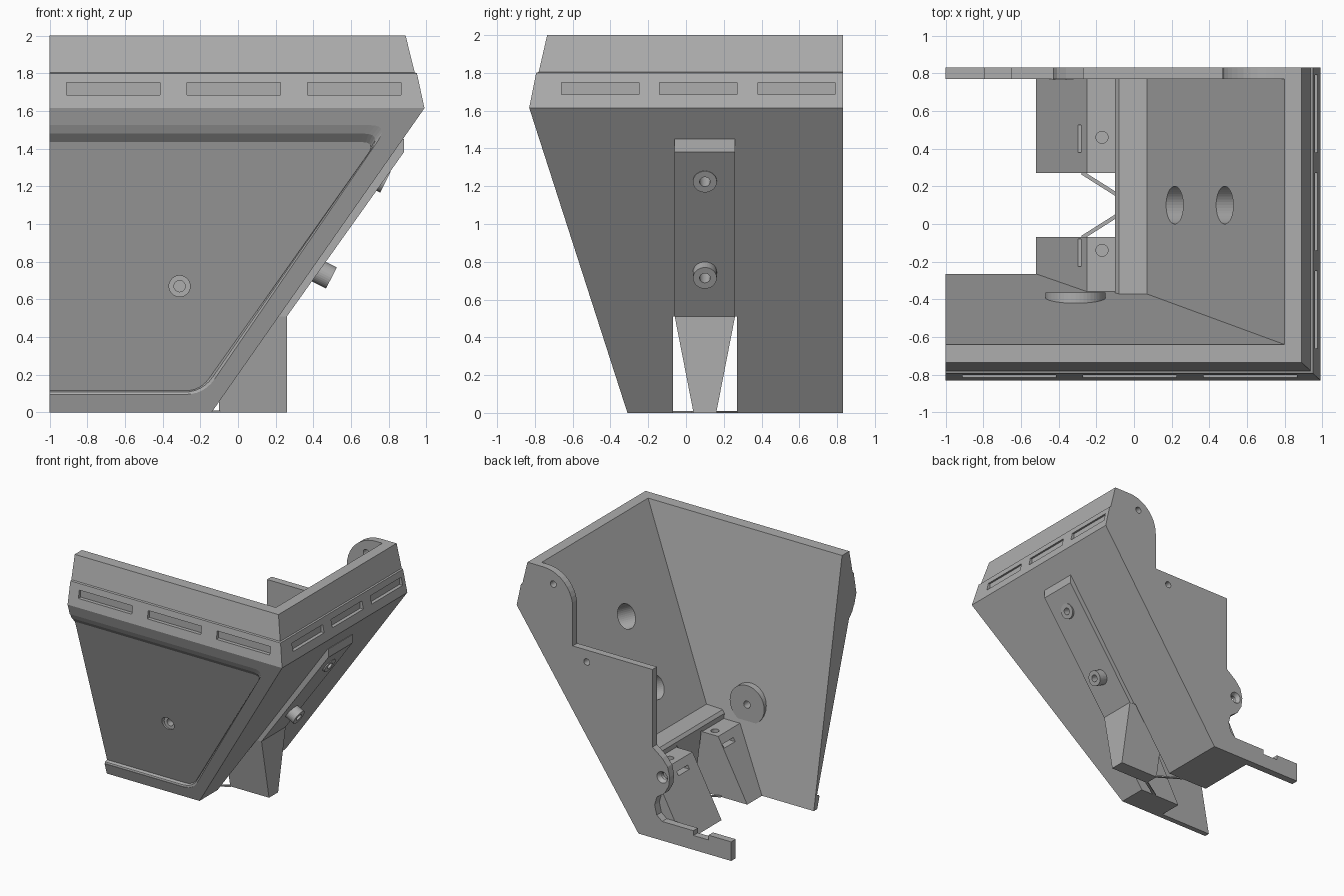
import bpy, bmesh, math
from mathutils import Vector

cube = bpy.data.objects.get("Cube")
if cube:
    bpy.data.objects.remove(cube, do_unlink=True)

grey = bpy.data.materials.new("plain grey")
grey.use_nodes = True
tone = (0.42, 0.42, 0.42, 1)
grey.diffuse_color = tone
grey.node_tree.nodes["Principled BSDF"].inputs["Base Color"].default_value = tone


def loft(name, loops):
    """Closed solid through matching loops of points."""
    bm = bmesh.new()
    rings = [[bm.verts.new(p) for p in loop] for loop in loops]
    for a, b in zip(rings, rings[1:]):
        for i in range(len(a)):
            j = (i + 1) % len(a)
            bm.faces.new((a[i], a[j], b[j], b[i]))
    bm.faces.new(rings[0])
    bm.faces.new(rings[-1])
    bmesh.ops.recalc_face_normals(bm, faces=bm.faces)
    mesh = bpy.data.meshes.new(name)
    bm.to_mesh(mesh)
    bm.free()
    mesh.materials.append(grey)
    ob = bpy.data.objects.new(name, mesh)
    bpy.context.scene.collection.objects.link(ob)
    return ob


def prism_y(name, pts, y0, y1):
    return loft(name, [[(x, y, z) for x, z in pts] for y in (y0, y1)])


def box(name, x0, x1, y0, y1, z0, z1):
    return prism_y(name, [(x0, z0), (x1, z0), (x1, z1), (x0, z1)], y0, y1)


def tube(name, p, q, r0, r1=None, n=32):
    """Round solid from p to q, optionally tapered."""
    p, q = Vector(p), Vector(q)
    rot = (q - p).to_track_quat('Z', 'Y')
    ring = [rot @ Vector((math.cos(2 * math.pi * i / n), math.sin(2 * math.pi * i / n), 0))
            for i in range(n)]
    r1 = r0 if r1 is None else r1
    return loft(name, [[p + v * r0 for v in ring], [q + v * r1 for v in ring]])


def combine(ob, others, op):
    for other in others:
        other.hide_render = True
        mod = ob.modifiers.new(op, 'BOOLEAN')
        mod.operation, mod.object, mod.solver = op, other, 'EXACT'
    dg = bpy.context.evaluated_depsgraph_get()
    mesh = bpy.data.meshes.new_from_object(ob.evaluated_get(dg))
    ob.modifiers.clear()
    ob.data = mesh
    for other in others:
        bpy.data.objects.remove(other, do_unlink=True)


BACK, PLATE = 0.83, 0.77


def level(x0, x1, y0, y1, z):
    return [(x0, y0, z), (x1, y0, z), (x1, y1, z), (x0, y1, z)]


# Outer hopper shell with flared body and stepped rim
outline = [(-0.14, -0.31, 0), (0.99, -0.83, 1.615), (0.95, -0.793, 1.8),
           (0.938, -0.78, 1.805), (0.89, -0.735, 2)]
hopper = loft("hopper_shell", [level(-1, x, y, BACK, z) for x, y, z in outline])

# Cavity with ledge and sloped lower blocks
steps = [(-0.53, -0.02), (-0.25, 0.5), (-0.1, 0.5), (-0.1, 0.54), (-0.08, 0.565),
         (0.07, 0.57), (0.805, 2.01)]
cavity = loft("cavity", [level(-1.5, x, -0.64 + 0.1875 * (2 - z), PLATE, z) for x, z in steps])

# Back plate outline
arc = [(0.74 + 0.27 * math.cos(math.radians(a)), 1.73 + 0.27 * math.sin(math.radians(a)))
       for a in range(90, 181, 9)]
edge = [(0.74, 2.1)] + arc + [
    (0.47, 1.41), (-0.27, 1.41), (-0.27, 0.76), (-0.36, 0.69), (-0.41, 0.63), (-0.43, 0.55),
    (-0.42, 0.47), (-0.38, 0.4), (-0.31, 0.35), (-0.29, 0.28), (-0.31, 0.2), (-0.36, 0.16),
    (-0.65, 0.16), (-0.65, 0.12), (-0.79, 0.12), (-0.79, 0.16), (-1.1, 0.16), (-1.1, 2.1)]
combine(hopper, [cavity, prism_y("plate_cut", edge, 0.768, 0.9),
                 box("notch", -1.2, 0.9, -0.07, 0.27, -0.1, 0.51)], 'DIFFERENCE')


# Front recessed panel
def front_y(z, d=0):
    return -0.31 - 0.322 * z + d


def rounded(pts, r):
    """Trapezoid outline with its two right corners rounded."""
    out = [pts[0]]
    for a, b, c in ((pts[0], pts[1], pts[2]), (pts[1], pts[2], pts[3])):
        a, b, c = Vector(a), Vector(b), Vector(c)
        s, e = b + (a - b).normalized() * r, b + (c - b).normalized() * r
        for i in range(7):
            t = i / 6
            out.append(tuple(s * (1 - t) ** 2 + b * 2 * t * (1 - t) + e * t * t))
    return out + [pts[3]]


lip = rounded([(-1.2, 1.525), (0.8, 1.525), (-0.18, 0.095), (-1.2, 0.095)], 0.1)
mid = rounded([(-1.2, 1.48), (0.765, 1.48), (-0.19, 0.107), (-1.2, 0.107)], 0.1)
floor = rounded([(-1.2, 1.435), (0.735, 1.435), (-0.2, 0.115), (-1.2, 0.115)], 0.08)
cuts = [loft("panel_cut", [[(x, front_y(z, d), z) for x, z in ring] for ring, d in
                           ((lip, -0.05), (lip, 0.004), (mid, 0.012), (floor, 0.04))])]

# Rim slots on the front and the side
for x in (-0.91, -0.27, 0.37):
    cuts.append(box("slot", x, x + 0.495, -0.9, -0.785, 1.685, 1.75))
for y in (-0.66, -0.14, 0.38):
    cuts.append(box("slot", 0.945, 1.1, y, y + 0.41, 1.685, 1.75))

# Strip on the side wall, bolt bosses and the disc behind the front screw
strip = prism_y("side_strip", [(0.88, 1.45), (0.88, 1.38), (0.26, 0.51), (0.18, 0.51),
                               (0.83, 1.45)], -0.06, 0.26)
axis = Vector((0.892, 0, -0.452))
bolts = [Vector((0.48, 0.1, 1.377)), Vector((0.215, 0.1, 0.856))]
adds = [strip, tube("front_disc", (-0.31, -0.48, 0.67), (-0.31, -0.365, 0.67), 0.16, n=48)]
for p, end in zip(bolts, (0.34, 0.315)):
    adds.append(tube("boss", p + axis * 0.22, p + axis * end, 0.063))
    cuts.append(tube("pocket", p - axis * 0.2, p + axis * 0.2, 0.1, n=40))
    cuts.append(tube("bolt_hole", p, p + axis * 0.5, 0.028))
combine(hopper, adds, 'UNION')

# Screw holes: front, back plate, lower blocks
cuts.append(tube("front_hole", (-0.31, -0.7, 0.67), (-0.31, -0.3, 0.67), 0.03))
cuts.append(tube("front_sink", (-0.31, -0.6, 0.67), (-0.31, -0.455, 0.67), 0.056))
for x, z in ((0.65, 1.88), (0.34, 1.31), (-0.36, 0.53)):
    cuts.append(tube("plate_hole", (x, 0.7, z), (x, 0.9, z), 0.027))
cuts.append(tube("plate_sink", (-0.36, 0.8, 0.53), (-0.36, 0.84, 0.53), 0.027, 0.055))
for y, y0 in ((0.46, 0.38), (-0.14, -0.225)):
    cuts.append(tube("block_hole", (-0.17, y, 0.3), (-0.17, y, 0.54), 0.032))
    cuts.append(box("block_slot", -0.4, -0.22, y0, y0 + 0.145, 0.41, 0.44))
combine(hopper, cuts, 'DIFFERENCE')

# Tapered foot below the strip
loft("tapered_foot", [[(x, -0.06, 0.512), (x, 0.26, 0.512), (x, 0.16, 0), (x, 0.04, 0)]
                      for x in (-0.1, 0.26)])

# Thin ties from the foot to the blocks
for name, ya, yb in (("rear_tie", 0.155, 0.275), ("front_tie", 0.045, -0.075)):
    loft(name, [[(-0.09, ya - 0.012, z), (-0.09, ya + 0.012, z),
                 (-0.28, yb + 0.012, z), (-0.28, yb - 0.012, z)] for z in (0, 0.01)])
